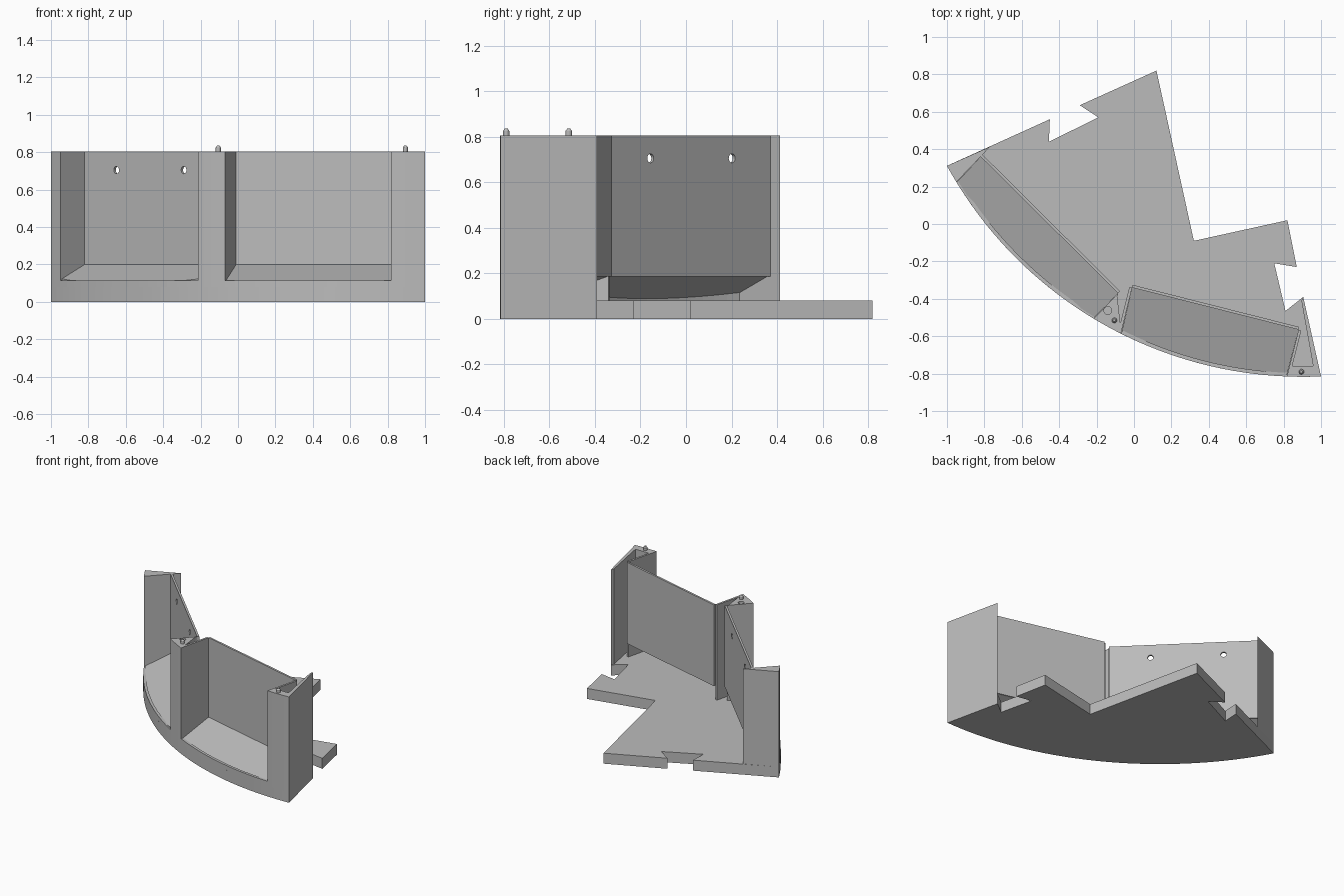
import bpy, bmesh, math
from mathutils import Vector

cube = bpy.data.objects.get("Cube")
if cube:
    bpy.data.objects.remove(cube, do_unlink=True)

grey = bpy.data.materials.new("plain_grey")
grey.use_nodes = True
grey.diffuse_color = (0.5, 0.5, 0.5, 1)
grey.node_tree.nodes["Principled BSDF"].inputs["Base Color"].default_value = (0.5, 0.5, 0.5, 1)

# Circle that the curved front follows
CX, CY, R = 0.904, 1.354, 2.171
BASE, TOP, WALL = 0.08, 0.805, 0.015


def arc(x0, x1, n, inset=0.0):
    """Points along the front curve between two x positions."""
    ends = [math.atan2(-math.sqrt(R * R - (x - CX) ** 2), x - CX) for x in (x0, x1)]
    angles = [ends[0] + (ends[1] - ends[0]) * i / n for i in range(n + 1)]
    r = R - inset
    return [(CX + r * math.cos(a), CY + r * math.sin(a)) for a in angles]


def finish(bm, name):
    bmesh.ops.recalc_face_normals(bm, faces=bm.faces)
    mesh = bpy.data.meshes.new(name)
    bm.to_mesh(mesh)
    bm.free()
    mesh.materials.append(grey)
    obj = bpy.data.objects.new(name, mesh)
    bpy.context.collection.objects.link(obj)
    return obj


def prism(name, outline, low, high):
    """Upright prism; low and high may be numbers or functions of x, y."""
    bm = bmesh.new()
    rings = []
    for z in (low, high):
        rings.append([bm.verts.new((x, y, z(x, y) if callable(z) else z)) for x, y in outline])
        bm.faces.new(rings[-1])
    lo, hi = rings
    for i in range(len(outline)):
        j = (i + 1) % len(outline)
        bm.faces.new((lo[i], lo[j], hi[j], hi[i]))
    return finish(bm, name)


def cylinder(name, centre, axis, radius, length, top_radius=None):
    bm = bmesh.new()
    bmesh.ops.create_cone(bm, cap_ends=True, segments=24, radius1=radius,
                          radius2=radius if top_radius is None else top_radius, depth=length)
    turn = Vector(axis).to_track_quat('Z', 'Y').to_matrix().to_4x4()
    turn.translation = Vector(centre)
    bm.transform(turn)
    return finish(bm, name)


def drill(obj, centre, axis, radius, length):
    """Cut a round hole and discard the cutter."""
    cutter = cylinder("cutter", centre, axis, radius, length)
    cutter.hide_render = True
    mod = obj.modifiers.new("hole", 'BOOLEAN')
    mod.operation, mod.solver, mod.object = 'DIFFERENCE', 'EXACT', cutter
    bpy.context.view_layer.update()
    cut = bpy.data.meshes.new_from_object(obj.evaluated_get(bpy.context.evaluated_depsgraph_get()))
    obj.modifiers.clear()
    obj.data = cut
    bpy.data.objects.remove(cutter, do_unlink=True)


UP = (0, 0, 1)

# Base plate with dovetail notches
base = prism("base_plate", arc(-1, 1, 40) + [
    (0.905, -0.39), (0.81, -0.465), (0.75, -0.21), (0.87, -0.23), (0.82, 0.02),
    (0.32, -0.09), (0.12, 0.82), (-0.29, 0.635), (-0.19, 0.57), (-0.455, 0.44),
    (-0.45, 0.56)], 0, BASE)
for x, y in ((0.11, 0.48), (0.255, -0.19), (0.72, -0.085)):
    drill(base, (x, y, BASE / 2), UP, 0.034, 0.3)

# Columns between and beside the pockets
prism("left_column", arc(-1, -0.95, 3) + [(-0.82, 0.36), (-0.77, 0.413)], BASE, TOP)
middle = prism("middle_column", arc(-0.215, -0.07, 4) + [
    (-0.01, -0.34), (-0.0245, -0.336), (-0.073, -0.53), (-0.09, -0.385), (-0.085, -0.37)],
    BASE, TOP)
prism("right_column", arc(0.8175, 1, 5) + [
    (0.905, -0.39), (0.895, -0.41), (0.958, -0.76), (0.846, -0.76),
    (0.8945, -0.569), (0.88, -0.565)], BASE, TOP)

# Screw hole through the middle column, with a wider seat underneath
screw = (-0.14, -0.463)
drill(middle, (*screw, 0.4), UP, 0.021, 1.2)
drill(base, (*screw, 0.04), UP, 0.021, 0.3)
drill(base, (*screw, 0), UP, 0.04, 0.08)

# Locating pins with tapered tips
for side, x, y in (("middle", -0.105, -0.515), ("right", 0.895, -0.79)):
    cylinder(side + "_pin", (x, y, TOP + 0.009), UP, 0.014, 0.022)
    cylinder(side + "_pin_tip", (x, y, TOP + 0.025), UP, 0.014, 0.01, 0.007)


def pocket(side, start, end, x0, x1, slope, hole_xs, hole_z):
    """Thin back wall, sloping floor shell and curved front lip."""
    a, b = Vector(start), Vector(end)
    along = (b - a).normalized()
    back = Vector((-along.y, along.x))
    outer = back * WALL
    wall = prism(side + "_back_wall", [a, b, b + outer, a + outer], 0.187, TOP)
    for x in hole_xs:
        p = a + (b - a) * (x - a.x) / (b.x - a.x)
        drill(wall, (p.x, p.y, hole_z), (back.x, back.y, 0), 0.02, 0.1)

    def floor_top(x, y):
        return 0.2 + slope * (Vector((x, y)) - a).dot(back)

    prism(side + "_pocket_floor", arc(x0, x1, 16, 0.01) + [b, a],
          lambda x, y: floor_top(x, y) - 0.012, floor_top)
    prism(side + "_front_lip", arc(x0, x1, 16) + arc(x1, x0, 16, 0.02), BASE, 0.115)


pocket("left", (-0.82, 0.36), (-0.085, -0.37), -0.95, -0.215, 0.43, (-0.65, -0.29), 0.705)
pocket("right", (-0.01, -0.34), (0.88, -0.565), -0.07, 0.8175, 0.36, (0.21, 0.66), 0.5)
